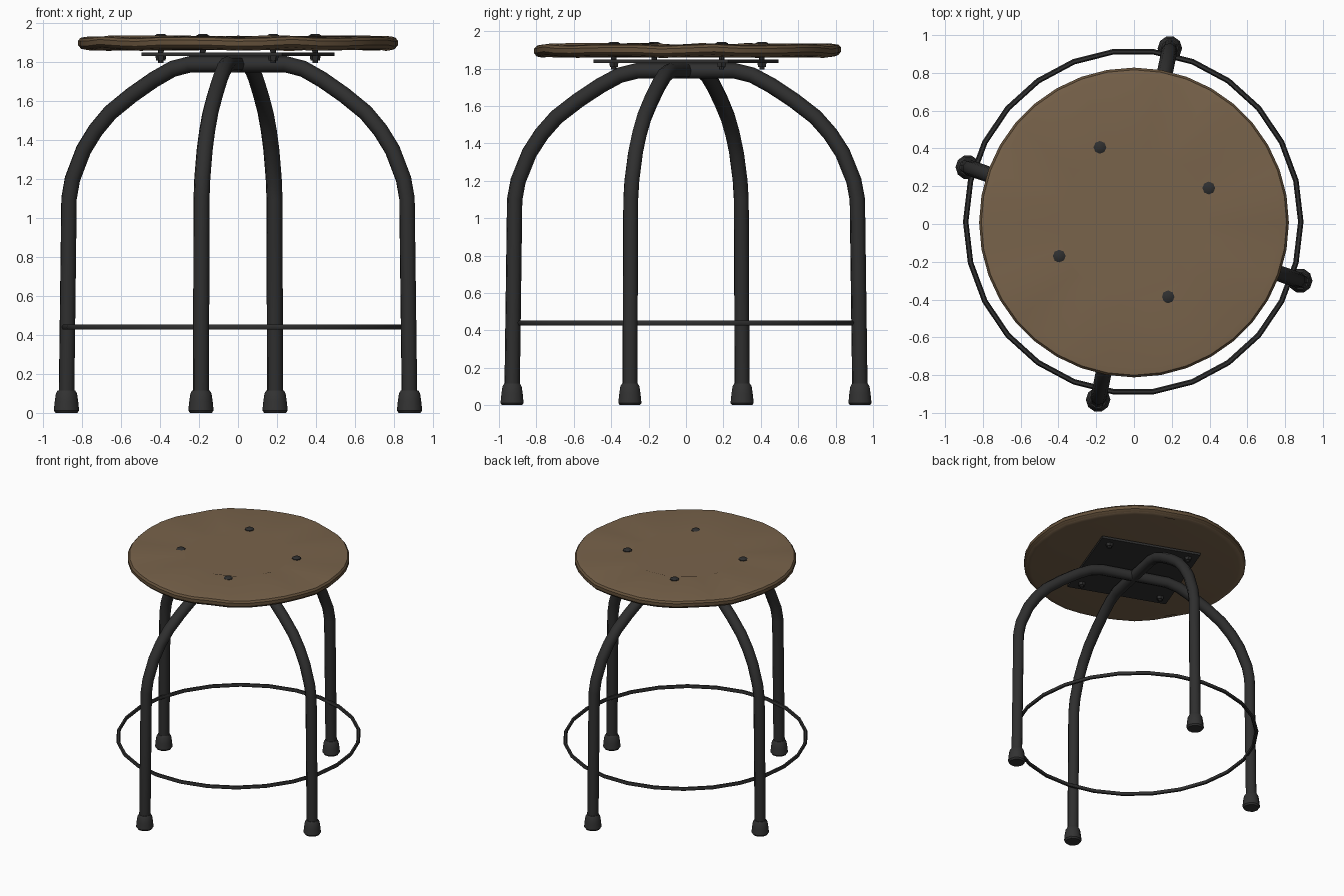
import bpy, bmesh, math
from mathutils import Vector

cube = bpy.data.objects.get("Cube")
if cube:
    bpy.data.objects.remove(cube, do_unlink=True)


def material(name, colour):
    m = bpy.data.materials.new(name)
    m.use_nodes = True
    m.diffuse_color = (*colour, 1)
    bsdf = m.node_tree.nodes["Principled BSDF"]
    bsdf.inputs["Base Color"].default_value = (*colour, 1)
    bsdf.inputs["Roughness"].default_value = 0.8
    return m


wood = material("brown_wood", (0.19, 0.125, 0.07))
rim = material("dark_wood_rim", (0.125, 0.08, 0.042))
metal = material("black_metal", (0.028, 0.028, 0.028))
rubber = material("black_rubber", (0.032, 0.032, 0.032))


def finish(ob, mat, angle=40):
    if not ob.data.materials:
        ob.data.materials.append(mat)
    bpy.ops.object.select_all(action="DESELECT")
    ob.select_set(True)
    bpy.context.view_layer.objects.active = ob
    bpy.ops.object.shade_smooth_by_angle(angle=math.radians(angle))
    return ob


def lathe(name, profile, sides, mat, centre=(0, 0), wave=None):
    """Closed solid of revolution; the profile runs from bottom to top."""
    bm = bmesh.new()
    rings = []
    for r, z in profile:
        ring = []
        for i in range(sides):
            a = math.tau * i / sides
            dz = wave(a) if wave else 0
            ring.append(bm.verts.new((centre[0] + r * math.cos(a),
                                      centre[1] + r * math.sin(a), z + dz)))
        rings.append(ring)
    for lo, hi in zip(rings, rings[1:]):
        for i in range(sides):
            j = (i + 1) % sides
            bm.faces.new((lo[i], lo[j], hi[j], hi[i]))
    bm.faces.new(rings[0][::-1])
    bm.faces.new(rings[-1])
    me = bpy.data.meshes.new(name)
    bm.to_mesh(me)
    bm.free()
    ob = bpy.data.objects.new(name, me)
    bpy.context.collection.objects.link(ob)
    return finish(ob, mat)


def tube(name, points, radius, mat, cyclic=False, resolution=2):
    """Round tube swept along a polyline, converted to a mesh."""
    cu = bpy.data.curves.new(name, "CURVE")
    cu.dimensions = "3D"
    cu.bevel_depth = radius
    cu.bevel_resolution = resolution
    cu.use_fill_caps = True
    sp = cu.splines.new("POLY")
    sp.points.add(len(points) - 1)
    for p, co in zip(sp.points, points):
        p.co = (*co, 1)
    sp.use_cyclic_u = cyclic
    ob = bpy.data.objects.new(name, cu)
    bpy.context.collection.objects.link(ob)
    bpy.ops.object.select_all(action="DESELECT")
    ob.select_set(True)
    bpy.context.view_layer.objects.active = ob
    bpy.ops.object.convert(target="MESH")
    return finish(bpy.context.view_layer.objects.active, mat, 60)


# Seat: worn round wooden disc with a slightly wavy, darker rim
seat = lathe("seat", [(0.77, 1.862), (0.805, 1.868), (0.82, 1.885), (0.82, 1.91),
                      (0.808, 1.924), (0.77, 1.929), (0.4, 1.931)], 36, wood,
             (0, 0.008), lambda a: 0.004 * math.sin(9 * a) + 0.002 * math.sin(14 * a))
seat.data.materials.append(rim)
for f in seat.data.polygons:
    f.material_index = 1 if abs(f.normal.z) < 0.75 else 0

# Two arched tubes crossing under the seat, each forming two legs
half_arch = [(1.0, 0.06), (0.985, 1.1), (0.965, 1.2), (0.9, 1.35), (0.83, 1.45), (0.745, 1.54),
             (0.62, 1.63), (0.49, 1.71), (0.38, 1.765), (0.28, 1.788)]
feet = {"side": Vector((0.88, -0.3)), "end": Vector((0.19, 0.93))}
for label, foot in feet.items():
    path = [(*(foot * s), z) for s, z in half_arch]
    path += [(*(-foot * s), z) for s, z in reversed(half_arch)]
    tube(label + "_leg_arch", path, 0.042, metal)
    # Rubber feet
    for sign, tag in ((1, "a"), (-1, "b")):
        lathe(f"{label}_foot_{tag}", [(0.056, 0.0), (0.065, 0.012), (0.06, 0.06),
                                      (0.054, 0.1), (0.045, 0.115)], 10, rubber, foot * sign)

# Foot ring
ring = [(0.887 * math.cos(a) - 0.004, 0.906 * math.sin(a) + 0.012, 0.44)
        for a in (math.tau * i / 26 for i in range(26))]
tube("foot_ring", ring, 0.0145, metal, True, 1)

# Mounting plate, its corners towards the bolts
turn = math.radians(24.5)
bpy.ops.mesh.primitive_cube_add(size=1, location=(0, 0, 1.84),
                                rotation=(0, 0, turn - math.pi / 4))
plate = bpy.context.object
plate.name = "mounting_plate"
plate.scale = (0.77, 0.77, 0.018)
finish(plate, metal)

# Four bolts through seat and plate
for i in range(4):
    a = turn + i * math.pi / 2
    at = (0.435 * math.cos(a), 0.435 * math.sin(a) + 0.01)
    lathe(f"bolt_head_{i}", [(0.034, 1.915), (0.034, 1.935), (0.02, 1.943)], 8, metal, at)
    lathe(f"bolt_shank_{i}", [(0.014, 1.795), (0.016, 1.92)], 8, metal, at)
    lathe(f"bolt_nut_{i}", [(0.024, 1.808), (0.028, 1.832)], 6, metal, at)
